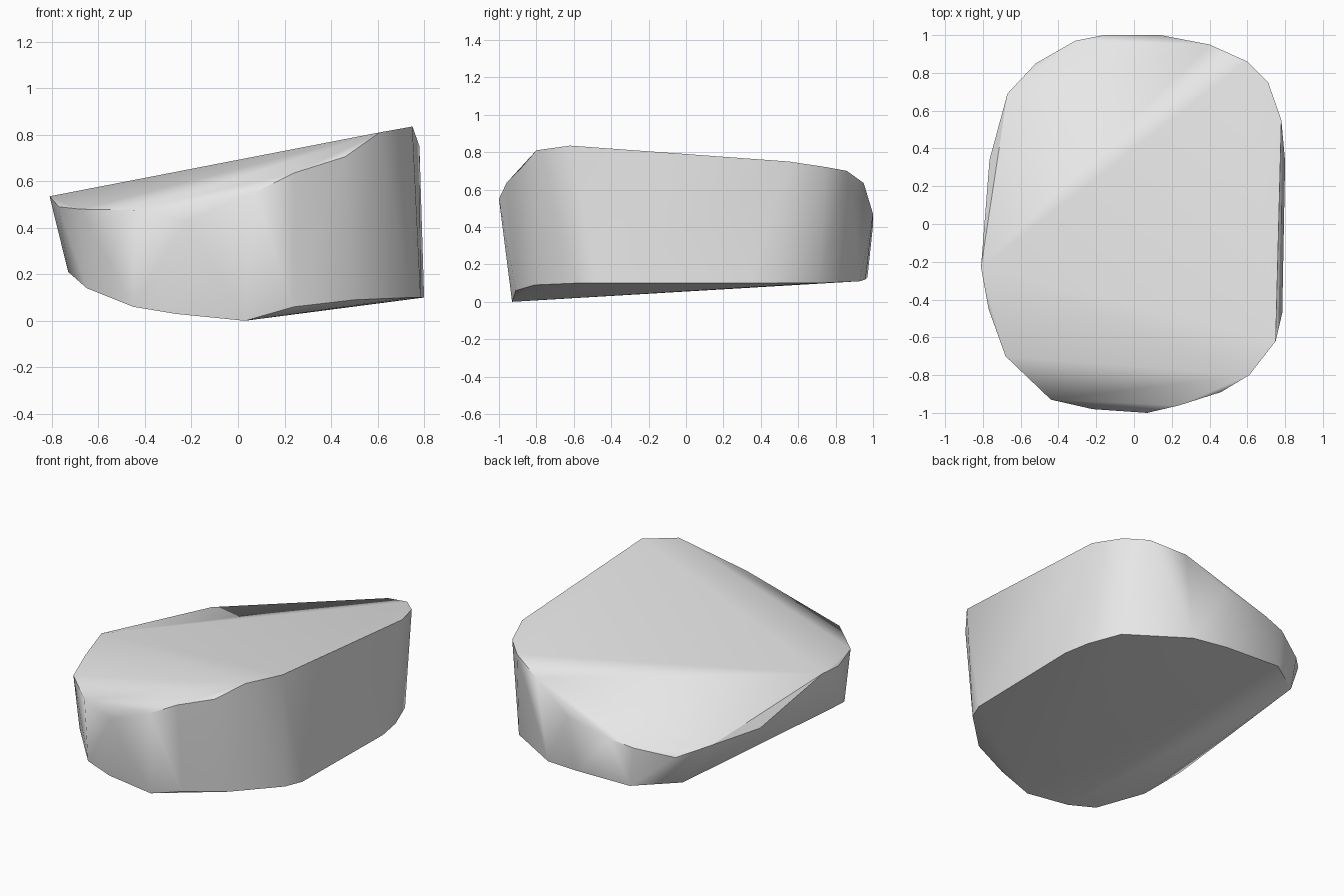
import bpy
import bmesh
import math

default_cube = bpy.data.objects.get("Cube")
if default_cube:
    bpy.data.objects.remove(default_cube, do_unlink=True)


def flat_material(name, colour):
    material = bpy.data.materials.new(name)
    material.use_nodes = True
    material.diffuse_color = colour
    shader = next(node for node in material.node_tree.nodes if node.type == "BSDF_PRINCIPLED")
    shader.inputs["Base Color"].default_value = colour
    shader.inputs["Roughness"].default_value = 0.8
    return material


def hull_object(name, outlines, material):
    """Wrap a tight convex skin around the given outlines."""
    mesh = bpy.data.meshes.new(name)
    shell = bmesh.new()
    for outline in outlines:
        for point in outline:
            shell.verts.new(point)
    result = bmesh.ops.convex_hull(shell, input=shell.verts[:])
    # Drop points that ended up inside the skin
    spare = {item for key in ("geom_interior", "geom_unused") for item in result[key]}
    loose = [item for item in spare if isinstance(item, bmesh.types.BMVert)]
    bmesh.ops.delete(shell, geom=loose, context="VERTS")
    bmesh.ops.recalc_face_normals(shell, faces=shell.faces[:])
    shell.to_mesh(mesh)
    shell.free()
    mesh.materials.append(material)
    obj = bpy.data.objects.new(name, mesh)
    bpy.context.collection.objects.link(obj)
    return obj


# Tilted upper rim, from the high front corner round past the back
upper_rim = [
    (.75, -.62, .835), (.78, .55, .75), (.71, .75, .72), (.6, .86, .7),
    (.4, .95, .635), (.14, 1, .47), (-.16, 1, .41), (-.31, .97, .38),
    (-.52, .85, .33), (-.67, .69, .39), (-.765, .34, .39), (-.81, -.23, .535),
    (-.77, -.45, .49), (-.68, -.7, .48), (-.44, -.93, .475), (-.22, -.98, .43),
    (.07, -1, .55), (.24, -.96, .635), (.46, -.89, .705), (.61, -.8, .81),
]

# Underside rim, lowest at the front and lifted along the right
lower_rim = [
    (.785, -.47, .1), (.8, .33, .1), (.77, .5, .1), (.69, .71, .1),
    (.33, .93, .11), (.1, .96, .12), (-.28, .97, .13), (-.53, .79, .15),
    (-.73, -.45, .21), (-.65, -.68, .14), (-.45, -.88, .06), (-.27, -.92, .03),
    (.03, -.93, 0), (.24, -.91, .06), (.5, -.81, .09), (.74, -.58, .1),
]

# Single stone slab
stone_grey = flat_material("stone grey", (.8, .8, .8, 1))
stone = hull_object("stone_slab", [upper_rim, lower_rim], stone_grey)

# Soft walls with crisp rims
bpy.ops.object.select_all(action="DESELECT")
stone.select_set(True)
bpy.context.view_layer.objects.active = stone
bpy.ops.object.shade_smooth_by_angle(angle=math.radians(35))
